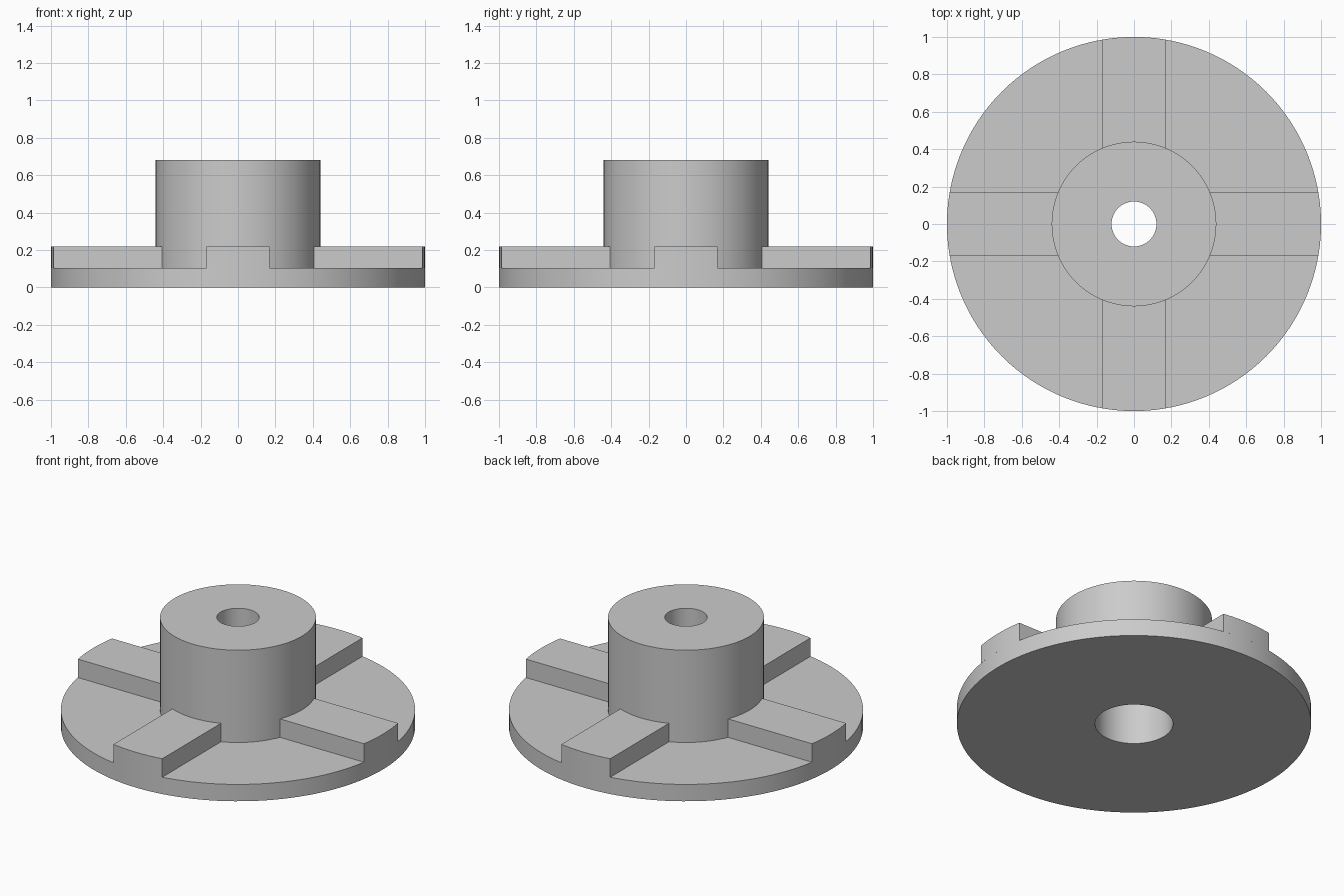
import bpy
import bmesh
import math

cube = bpy.data.objects.get("Cube")
if cube:
    bpy.data.objects.remove(cube, do_unlink=True)

SEGMENTS = 128
FLANGE_R, HUB_R, BORE_R, SCREW_R = 1.0, 0.44, 0.22, 0.12
FLANGE_Z, RIB_Z, STEP_Z, HUB_Z = 0.105, 0.22, 0.42, 0.68
RIB_HALF = 0.168

grey = bpy.data.materials.new("plain_grey")
grey.use_nodes = True
colour = (0.6, 0.6, 0.6, 1)
grey.diffuse_color = colour
grey.node_tree.nodes["Principled BSDF"].inputs["Base Color"].default_value = colour


def finish(name, bm):
    bmesh.ops.recalc_face_normals(bm, faces=bm.faces)
    mesh = bpy.data.meshes.new(name)
    bm.to_mesh(mesh)
    bm.free()
    obj = bpy.data.objects.new(name, mesh)
    bpy.context.collection.objects.link(obj)
    mesh.materials.append(grey)
    bpy.ops.object.select_all(action="DESELECT")
    obj.select_set(True)
    bpy.context.view_layer.objects.active = obj
    bpy.ops.object.shade_smooth_by_angle(angle=math.radians(30))
    return obj


# Flange and hub turned from one closed profile, with a stepped bore
profile = [(BORE_R, 0), (FLANGE_R, 0), (FLANGE_R, FLANGE_Z), (HUB_R, FLANGE_Z),
           (HUB_R, HUB_Z), (SCREW_R, HUB_Z), (SCREW_R, STEP_Z), (BORE_R, STEP_Z)]
bm = bmesh.new()
points = [bm.verts.new((r, 0, z)) for r, z in profile]
edges = [bm.edges.new((a, b)) for a, b in zip(points, points[1:] + points[:1])]
bmesh.ops.spin(bm, geom=points + edges, axis=(0, 0, 1), cent=(0, 0, 0),
               angle=math.tau, steps=SEGMENTS, use_merge=True)
bmesh.ops.remove_doubles(bm, verts=bm.verts, dist=0.0001)
finish("flange_and_hub", bm)


def arc(radius, steps=12):
    """Points across the rib width on a circle of this radius."""
    half = math.asin(RIB_HALF / radius)
    angles = [half * (2 * i / steps - 1) for i in range(steps + 1)]
    return [(radius * math.cos(a), radius * math.sin(a)) for a in angles]


# Four straight-sided ribs, curved where they meet the rim and the hub
for index, name in enumerate(("left", "back", "right", "front")):
    bm = bmesh.new()
    outline = arc(FLANGE_R) + arc(HUB_R - 0.003)[::-1]
    base = bm.faces.new([bm.verts.new((x, y, FLANGE_Z)) for x, y in outline])
    top = bmesh.ops.extrude_face_region(bm, geom=[base])["geom"]
    bmesh.ops.translate(bm, vec=(0, 0, RIB_Z - FLANGE_Z),
                        verts=[v for v in top if isinstance(v, bmesh.types.BMVert)])
    rib = finish(name + "_rib", bm)
    rib.rotation_euler.z = index * math.pi / 2
